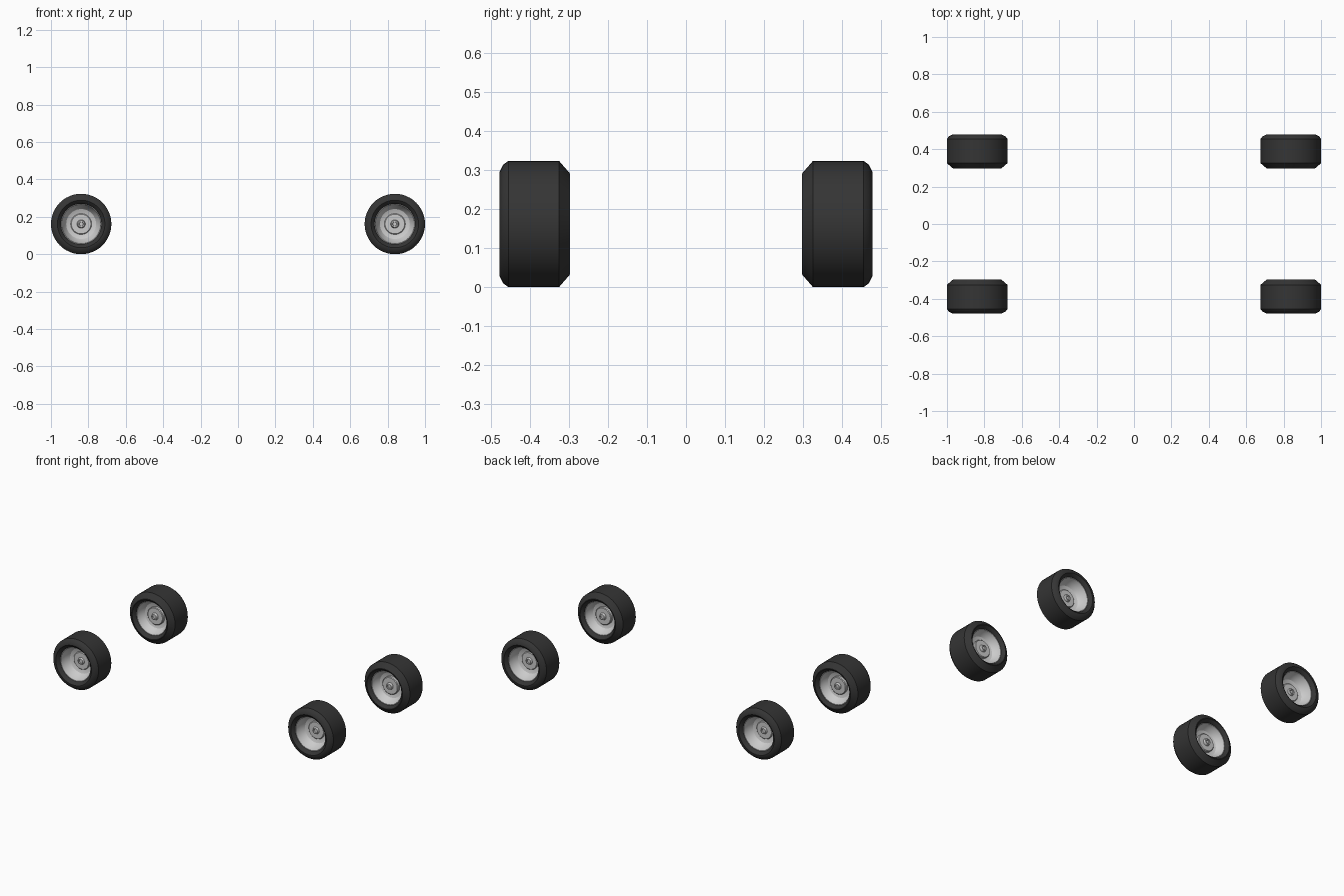
import bpy, bmesh, math

if "Cube" in bpy.data.objects:
    bpy.data.objects.remove(bpy.data.objects["Cube"])

R = 0.1615          # wheel radius, also axle height
X, Y = 0.8385, 0.388  # wheel centre offsets
SEG = 48


def material(name, rgb):
    m = bpy.data.materials.new(name)
    m.diffuse_color = (*rgb, 1)
    m.use_nodes = True
    m.node_tree.nodes["Principled BSDF"].inputs["Base Color"].default_value = m.diffuse_color
    return m


rubber = material("rubber", (0.035, 0.035, 0.035))
metal = material("metal", (0.6, 0.6, 0.6))


def lathe(name, profile, loc, side, mat, closed=False, seg=SEG):
    """Revolve (radius, outward offset) points around the y axis."""
    bm = bmesh.new()
    rings = []
    for r, a in profile:
        if r == 0:
            rings.append([bm.verts.new((0, side * a, 0))] * seg)
        else:
            rings.append([bm.verts.new((r * math.cos(2 * math.pi * i / seg), side * a,
                                        r * math.sin(2 * math.pi * i / seg)))
                          for i in range(seg)])
    pairs = list(zip(rings, rings[1:]))
    if closed:
        pairs.append((rings[-1], rings[0]))
    for p, q in pairs:
        for i in range(seg):
            j = (i + 1) % seg
            bm.faces.new(list(dict.fromkeys((p[i], p[j], q[j], q[i]))))
    bmesh.ops.recalc_face_normals(bm, faces=bm.faces[:])
    me = bpy.data.meshes.new(name)
    bm.to_mesh(me)
    bm.free()
    me.shade_smooth()
    me.set_sharp_from_angle(angle=math.radians(30))
    me.materials.append(mat)
    ob = bpy.data.objects.new(name, me)
    ob.location = loc
    bpy.context.collection.objects.link(ob)


# tyre cross-section: small rounded outer shoulder, larger inner chamfer
TYRE = [(0.107, 0.068), (0.112, 0.078), (0.127, 0.090), (0.132, 0.090), (0.152, 0.080),
        (R, 0.067), (R, -0.063), (0.129, -0.091), (0.125, -0.091), (0.112, -0.078),
        (0.107, -0.068)]
# dished rim, open on both sides with a web in the middle
RIM = [(0, 0.002), (0.055, 0.002), (0.080, 0.012), (0.097, 0.036), (0.105, 0.070),
       (0.109, 0.070), (0.109, -0.070), (0.105, -0.070), (0.098, -0.045),
       (0.080, -0.024), (0.055, -0.016), (0, -0.016)]
# hub disc passing through the web
HUB = [(0, 0.013), (0.052, 0.013), (0.056, 0.009), (0.056, -0.032),
       (0.052, -0.036), (0, -0.036)]
# axle end with a small recess at each side
AXLE = [(0, 0.018), (0.010, 0.018), (0.012, 0.024), (0.018, 0.024), (0.023, 0.012),
        (0.023, -0.035), (0.018, -0.050), (0.012, -0.050), (0.010, -0.044), (0, -0.044)]

for end, side in (("front", -1), ("back", 1)):
    for hand, sx in (("left", -1), ("right", 1)):
        loc = (sx * X, side * Y, R)
        tag = f"{end}_{hand}_"
        lathe(tag + "tyre", TYRE, loc, side, rubber, closed=True)
        lathe(tag + "rim", RIM, loc, side, metal)
        lathe(tag + "hub", HUB, loc, side, metal)
        lathe(tag + "axle_end", AXLE, loc, side, metal, seg=24)
